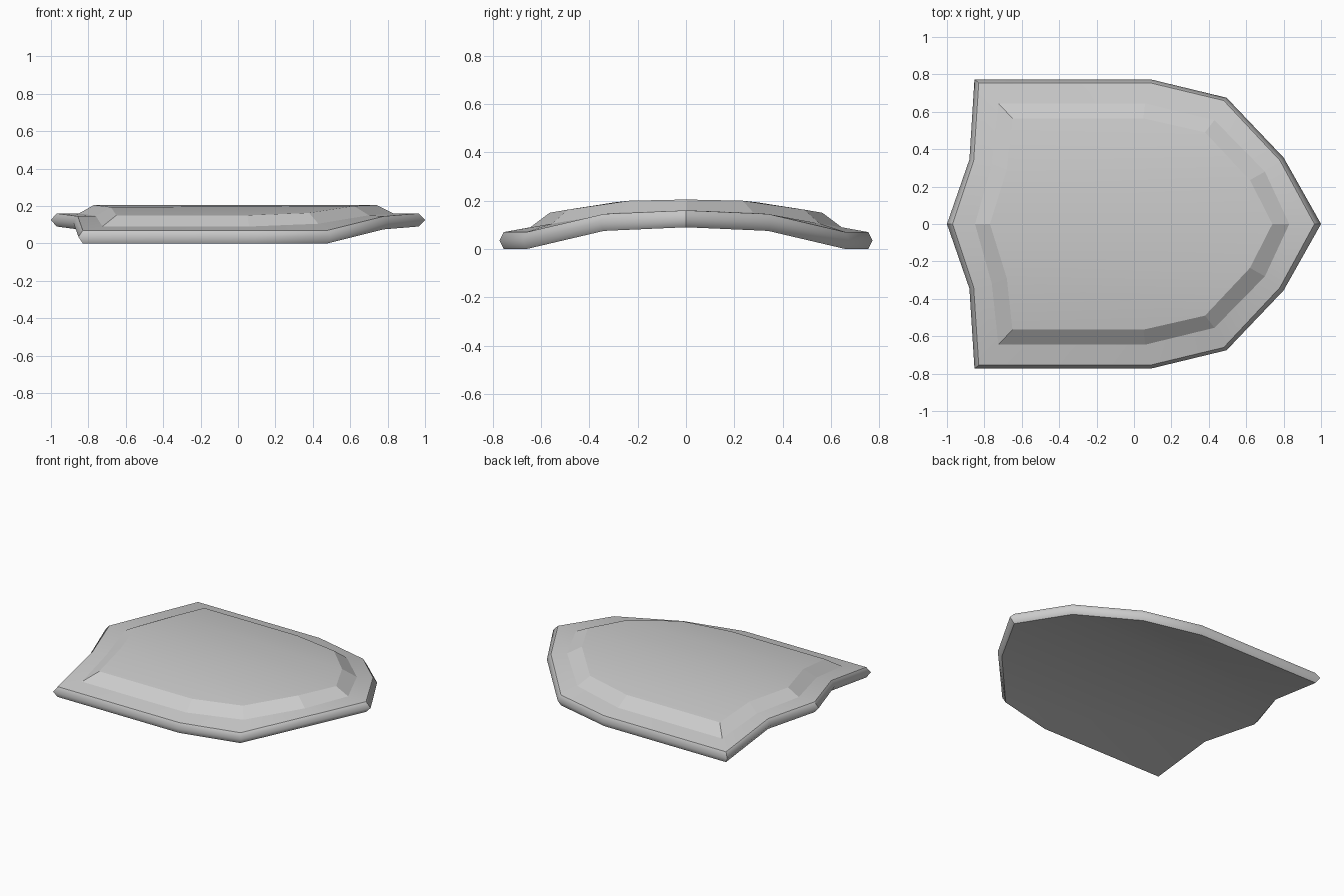
import bpy
import bmesh

cube = bpy.data.objects.get("Cube")
if cube:
    bpy.data.objects.remove(cube, do_unlink=True)

grey = bpy.data.materials.new("light grey")
grey.use_nodes = True
colour = (0.6, 0.6, 0.6, 1)
grey.diffuse_color = colour
grey.node_tree.nodes["Principled BSDF"].inputs["Base Color"].default_value = colour

# Half outlines, from the pointed tip round to the notched end
outer = [(1, 0, .125), (.80, .355, .11), (.495, .675, .035), (.09, .773, .035),
         (-.853, .773, .035), (-.88, .345, .11), (-1, 0, .125)]
rim = [(.965, 0, .16), (.78, .34, .145), (.48, .66, .07), (.085, .755, .07),
       (-.83, .755, .07), (-.857, .34, .145), (-.97, 0, .16)]
base = [(.83, 0, .16), (.70, .28, .15), (.43, .555, .105), (.06, .645, .09),
        (-.725, .645, .09), (-.76, .32, .147), (-.85, 0, .16)]
panel = [(.74, 0, .205), (.62, .235, .2), (.38, .49, .163), (.05, .565, .15),
         (-.65, .565, .15), (-.68, .29, .194), (-.77, 0, .205)]
under = [(x, y, z - .07) for x, y, z in rim]

bm = bmesh.new()


def add_ring(half):
    """Mirror a half outline across the centre line into a closed ring."""
    mirrored = [(x, -y, z) for x, y, z in reversed(half[1:-1])]
    return [bm.verts.new(p) for p in half + mirrored]


def bridge(a, b):
    n = len(a)
    return [bm.faces.new((a[i], a[(i + 1) % n], b[(i + 1) % n], b[i])) for i in range(n)]


def cap(ring):
    """Fill a ring with strips running from the tip to the notched end."""
    n = len(ring)
    for side in (ring[:7], [ring[-i % n] for i in range(7)]):
        t1, t2, t3, t4, n3, n2, n1 = side
        bm.faces.new((t1, t2, n2, n1))
        bm.faces.new((t2, t3, n2))
        bm.faces.new((t3, t4, n3, n2))


# Underside, rounded rim, border and raised panel
rings = [add_ring(h) for h in (under, outer, rim, base, panel)]
bands = [bridge(a, b) for a, b in zip(rings, rings[1:])]
cap(rings[0])
cap(rings[-1])
bmesh.ops.recalc_face_normals(bm, faces=bm.faces[:])

# Smooth everywhere except the ring creases and the panel's bevel facets
for face in bm.faces:
    face.smooth = True
for index in (0, 2, 3, 4):
    ring = rings[index]
    for i, v in enumerate(ring):
        bm.edges.get((v, ring[i - 1])).smooth = False
for a, b in zip(rings[3], rings[4]):
    bm.edges.get((a, b)).smooth = False
for i in (0, 4, 6, 8):
    bm.edges.get((rings[0][i], rings[1][i])).smooth = False
    bm.edges.get((rings[1][i], rings[2][i])).smooth = False

mesh = bpy.data.meshes.new("shield_plate")
bm.to_mesh(mesh)
bm.free()
mesh.materials.append(grey)
shield = bpy.data.objects.new("shield_plate", mesh)
bpy.context.collection.objects.link(shield)
